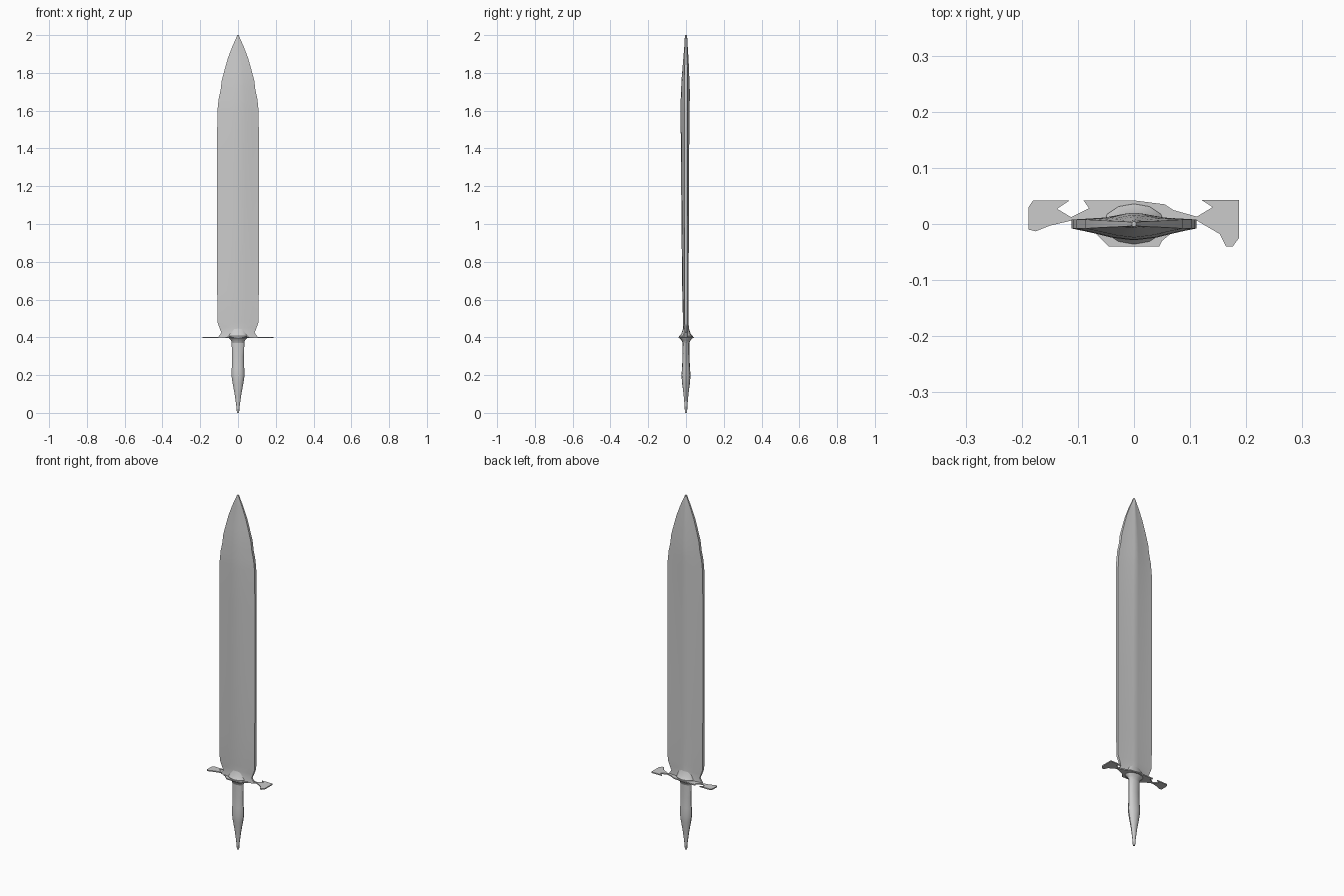
import bpy, bmesh, math

if "Cube" in bpy.data.objects:
    bpy.data.objects.remove(bpy.data.objects["Cube"])


def finish(name, bm, angle=35):
    bmesh.ops.recalc_face_normals(bm, faces=bm.faces)
    mesh = bpy.data.meshes.new(name)
    bm.to_mesh(mesh)
    bm.free()
    ob = bpy.data.objects.new(name, mesh)
    bpy.context.collection.objects.link(ob)
    bpy.ops.object.select_all(action='DESELECT')
    ob.select_set(True)
    bpy.context.view_layer.objects.active = ob
    bpy.ops.object.shade_smooth_by_angle(angle=math.radians(angle))
    return ob


def loft(name, rings):
    """Skin a stack of equal-length point rings and cap both ends."""
    bm = bmesh.new()
    rows = [[bm.verts.new(p) for p in ring] for ring in rings]
    n = len(rows[0])
    for a, b in zip(rows, rows[1:]):
        for i in range(n):
            j = (i + 1) % n
            bm.faces.new((a[i], a[j], b[j], b[i]))
    bm.faces.new(rows[0][::-1])
    bm.faces.new(rows[-1])
    return finish(name, bm)


def oval(z, rx, ry, n=12):
    return [(rx * math.cos(2 * math.pi * i / n),
             ry * math.sin(2 * math.pi * i / n), z) for i in range(n)]


def blade_ring(z, w, front, back, edge):
    """Flattened section: thin edges, broad raised spine on both faces."""
    f = [(-1, -edge), (-.7, -edge - (front - edge) * .35), (-.35, -front * .85),
         (0, -front), (.35, -front * .85), (.7, -edge - (front - edge) * .35), (1, -edge)]
    b = [(1, edge), (.5, edge + (back - edge) * .3), (.15, back * .92),
         (0, back), (-.15, back * .92), (-.5, edge + (back - edge) * .3), (-1, edge)]
    return [(x * w, y, z) for x, y in f + b]


# blade: height, half width, front depth, back depth, edge half thickness
blade = [(.40, .105, .022, .022, .004), (.425, .088, .017, .017, .005),
         (.45, .098, .015, .015, .006), (.48, .109, .016, .014, .007),
         (.65, .110, .020, .014, .008), (1.0, .111, .024, .015, .008),
         (1.4, .111, .027, .017, .008), (1.60, .109, .029, .019, .008),
         (1.66, .103, .028, .020, .008), (1.71, .092, .026, .020, .008),
         (1.76, .086, .024, .018, .008), (1.82, .070, .019, .016, .007),
         (1.88, .053, .014, .013, .006), (1.94, .030, .009, .009, .005),
         (1.98, .012, .007, .007, .004), (2.0, .004, .005, .005, .003)]
loft("blade", [blade_ring(*r) for r in blade])

# grip, with a swelling that tapers into the pommel spike
grip = [(0, .006, .006), (.03, .008, .007), (.10, .018, .013),
        (.16, .029, .021), (.20, .035, .024), (.24, .033, .021),
        (.30, .032, .018), (.39, .034, .018)]
loft("grip", [oval(*r) for r in grip])

# collar flaring from the grip into the blade
collar = [(.37, .033, .018), (.385, .037, .024), (.398, .052, .036),
          (.406, .055, .036), (.42, .05, .024), (.45, .04, .014)]
loft("collar", [oval(*r) for r in collar])

# guard: thin plate with broad wing ends joined by narrow necks
outline = [(-.09, .042), (0, .042), (.055, .035), (.07, .025), (.112, .013),
           (.14, .03), (.12, .043), (.187, .043), (.187, -.025), (.176, -.04),
           (.164, -.04), (.153, -.018), (.112, .006), (.068, -.015), (.05, -.03),
           (.045, -.04), (-.045, -.04), (-.055, -.03), (-.07, -.015),
           (-.112, .006), (-.15, -.003), (-.175, -.013), (-.188, -.01),
           (-.188, .03), (-.18, .042), (-.115, .042), (-.137, .027),
           (-.112, .012), (-.08, .028)]
bm = bmesh.new()
face = bm.faces.new([bm.verts.new((x, y, .397)) for x, y in outline])
ext = bmesh.ops.extrude_face_region(bm, geom=[face])
for v in ext["geom"]:
    if isinstance(v, bmesh.types.BMVert):
        v.co.z += .006
finish("guard", bm)
